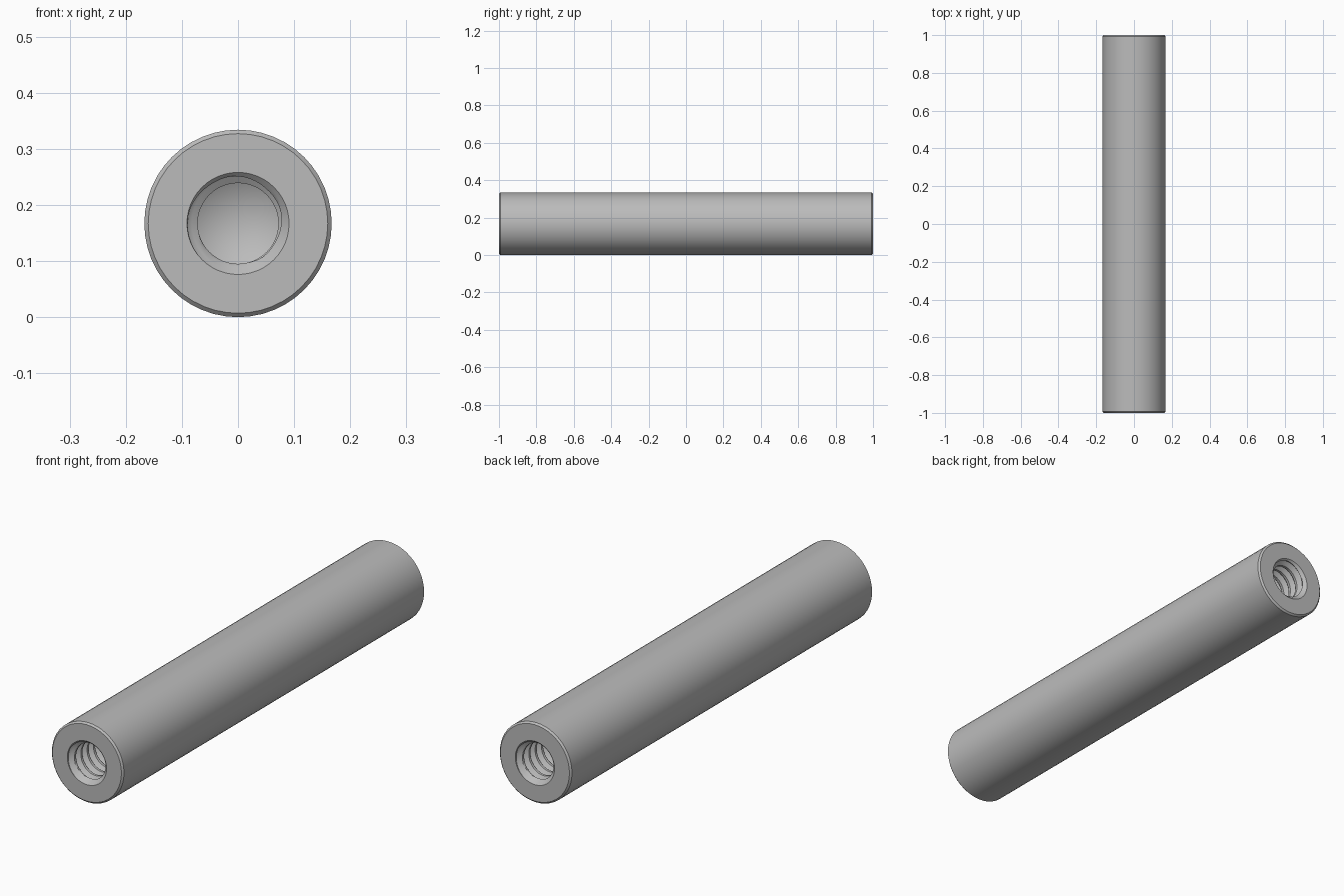
import bpy, bmesh, math
from mathutils import Matrix

if "Cube" in bpy.data.objects:
    bpy.data.objects.remove(bpy.data.objects["Cube"])

SIDES = 48
R, HALF, CHAMFER = 0.167, 1.0, 0.007
MINOR, MAJOR, PITCH = 0.072, 0.091, 0.0417
THREAD_END, BORE_END, TIP = 0.5, 0.56, 0.6
ROWS = 12  # rows per thread turn

steel = bpy.data.materials.new("grey steel")
steel.use_nodes = True
GREY = (0.5, 0.5, 0.5, 1)
steel.diffuse_color = GREY
steel.node_tree.nodes["Principled BSDF"].inputs["Base Color"].default_value = GREY


def thread_radius(phase):
    """V-shaped groove: crest flat, slope out, root flat, slope back."""
    t = phase % 1.0
    rise = min(max((t - 0.3) / 0.3, 0), 1) if t < 0.7 else (1 - t) / 0.3
    return MINOR + (MAJOR - MINOR) * rise


def point(radius, depth, j):
    a = 2 * math.pi * j / SIDES
    return (radius * math.cos(a), depth - HALF, R + radius * math.sin(a))


def helix_point(k, j):
    """Thread rows follow the helix and are clamped to the ends of the hole."""
    phase = k / ROWS
    d = min(max(PITCH * (phase - j / SIDES), 0), THREAD_END)
    r = min(thread_radius(phase), MINOR + THREAD_END - d)  # run-out
    return point(max(r, MAJOR - d), d, j)                  # countersink


def skin(bm, rows):
    rows = [[bm.verts.new(p) for p in row] for row in rows]
    for lower, upper in zip(rows, rows[1:]):
        for j in range(SIDES):
            bm.faces.new((lower[j], lower[j + 1], upper[j + 1], upper[j]))


def ring(radius, depth):
    return [point(radius, depth, j) for j in range(SIDES + 1)]


bm = bmesh.new()
# Outer wall, chamfer and end face
skin(bm, [ring(*p) for p in ((R, HALF), (R, CHAMFER), (R - CHAMFER, 0), (MAJOR, 0))])
# Threaded hole
turns = math.ceil(THREAD_END / PITCH) + 1
skin(bm, [[helix_point(k, j) for j in range(SIDES + 1)] for k in range(turns * ROWS + 1)])
# Plain bore and drill point
skin(bm, [ring(*p) for p in ((MINOR, THREAD_END), (MINOR, BORE_END), (0, TIP))])

# Turn a copy round for the back half, keeping the thread right-handed
copy = bmesh.ops.duplicate(bm, geom=bm.verts[:] + bm.edges[:] + bm.faces[:])["geom"]
bmesh.ops.rotate(bm, verts=[g for g in copy if isinstance(g, bmesh.types.BMVert)],
                 cent=(0, 0, 0), matrix=Matrix.Rotation(math.pi, 3, "Z"))
bmesh.ops.remove_doubles(bm, verts=bm.verts[:], dist=0.00005)
bmesh.ops.recalc_face_normals(bm, faces=bm.faces[:])

mesh = bpy.data.meshes.new("threaded_spacer")
bm.to_mesh(mesh)
bm.free()
mesh.materials.append(steel)
spacer = bpy.data.objects.new("threaded_spacer", mesh)
bpy.context.collection.objects.link(spacer)
bpy.ops.object.select_all(action="DESELECT")
spacer.select_set(True)
bpy.context.view_layer.objects.active = spacer
bpy.ops.object.shade_smooth_by_angle(angle=math.radians(30))
